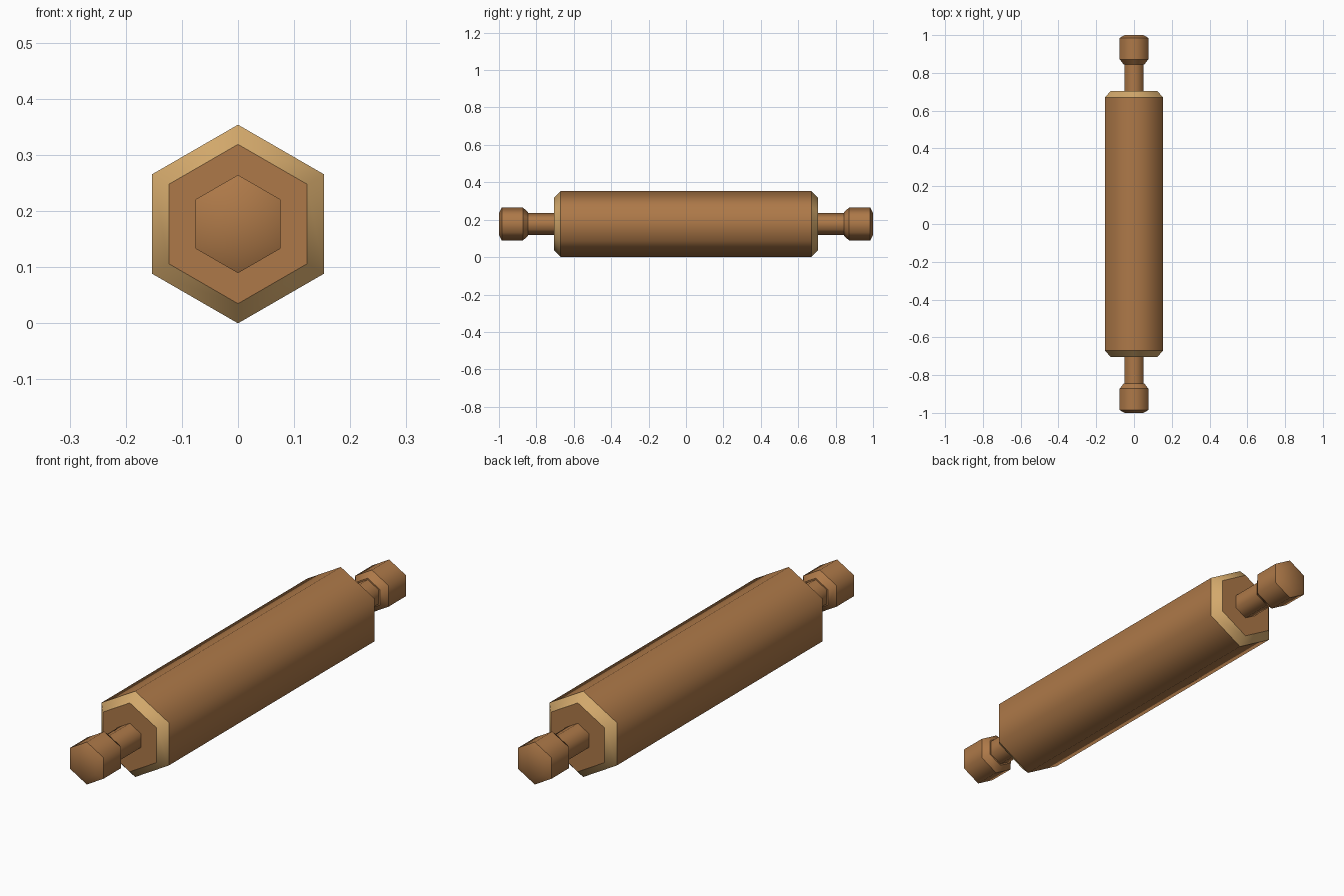
import bpy, bmesh, math

if "Cube" in bpy.data.objects:
    bpy.data.objects.remove(bpy.data.objects["Cube"])

SIDES = 6
R = 0.177          # barrel corner radius
CZ = R             # axis height, so the barrel rests on z = 0


def material(name, rgb):
    m = bpy.data.materials.new(name)
    m.diffuse_color = (*rgb, 1.0)
    m.use_nodes = True
    m.node_tree.nodes["Principled BSDF"].inputs["Base Color"].default_value = m.diffuse_color
    return m


wood = material("brown wood", (0.42, 0.19, 0.065))
pale = material("pale wood", (0.66, 0.40, 0.15))


def hex_lathe(name, profile, pale_bands=(), soft_rings=()):
    """Sweep (y, radius) points into a six-sided bar along y, capped at both ends."""
    bm = bmesh.new()
    rings = []
    for y, r in profile:
        rings.append([bm.verts.new((r * math.sin(k * math.tau / SIDES), y,
                                    CZ + r * math.cos(k * math.tau / SIDES)))
                      for k in range(SIDES)])
    for i, (a, b) in enumerate(zip(rings, rings[1:])):
        for k in range(SIDES):
            n = (k + 1) % SIDES
            f = bm.faces.new((a[k], a[n], b[n], b[k]))
            f.material_index = 1 if i in pale_bands else 0
    bm.faces.new(rings[0])
    bm.faces.new(rings[-1])
    bmesh.ops.recalc_face_normals(bm, faces=bm.faces)
    # smooth around the bar, crisp at each ring
    for f in bm.faces:
        f.smooth = True
    for i, ring in enumerate(rings):
        for k in range(SIDES):
            e = bm.edges.get((ring[k], ring[(k + 1) % SIDES]))
            e.smooth = i in soft_rings
    me = bpy.data.meshes.new(name)
    bm.to_mesh(me)
    bm.free()
    me.materials.append(wood)
    me.materials.append(pale)
    ob = bpy.data.objects.new(name, me)
    bpy.context.collection.objects.link(ob)
    return ob


# barrel with pale chamfered ends
hex_lathe("barrel", [(-0.705, 0.142), (-0.67, R), (0.67, R), (0.705, 0.142)],
          pale_bands=(0, 2))

# neck and knob at each end
handle = [(0.70, 0.058), (0.845, 0.058), (0.845, 0.064), (0.872, 0.0875),
          (0.985, 0.0875), (1.0, 0.058)]
for side, s in (("front", -1), ("back", 1)):
    hex_lathe(side + "_handle", [(s * y, r) for y, r in handle], soft_rings=(5,))
